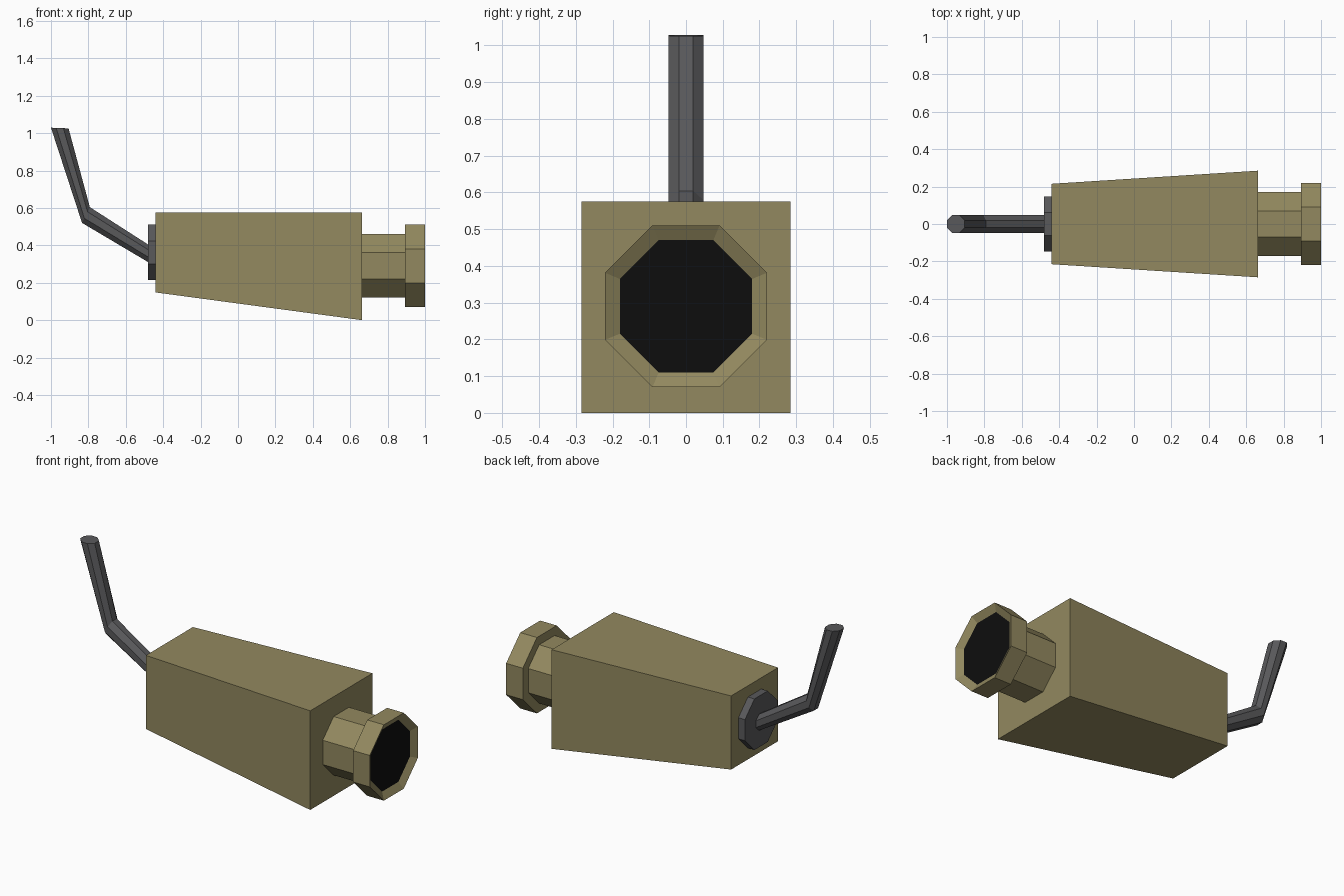
import bpy, bmesh, math
from mathutils import Vector

if "Cube" in bpy.data.objects:
    bpy.data.objects.remove(bpy.data.objects["Cube"])


def material(name, rgb):
    m = bpy.data.materials.new(name)
    m.diffuse_color = (*rgb, 1)
    m.use_nodes = True
    m.node_tree.nodes["Principled BSDF"].inputs["Base Color"].default_value = m.diffuse_color
    return m


OLIVE = material("olive_paint", (0.29, 0.25, 0.115))
DARK = material("dark_metal", (0.1, 0.1, 0.105))
BLACK = material("black_glass", (0.004, 0.004, 0.004))


def octagon(center, apothem, up=(0, 0, 1)):
    """Flat-topped octagon spanned by the y axis and an 'up' direction."""
    r = apothem / math.cos(math.pi / 8)
    side, up = Vector((0, 1, 0)), Vector(up).normalized()
    return [Vector(center) + r * (math.cos(a) * side + math.sin(a) * up)
            for a in (math.pi / 8 + i * math.pi / 4 for i in range(8))]


def rectangle(x, half_y, z0, z1):
    return [(x, -half_y, z0), (x, half_y, z0), (x, half_y, z1), (x, -half_y, z1)]


def loft(name, rings, mat, cap_start=True, cap_end=True):
    """Skin a series of matching rings with flat faces."""
    bm = bmesh.new()
    loops = [[bm.verts.new(p) for p in ring] for ring in rings]
    for a, b in zip(loops, loops[1:]):
        for i in range(len(a)):
            j = (i + 1) % len(a)
            bm.faces.new((a[i], a[j], b[j], b[i]))
    if cap_start:
        bm.faces.new(loops[0][::-1])
    if cap_end:
        bm.faces.new(loops[-1])
    bmesh.ops.recalc_face_normals(bm, faces=bm.faces)
    me = bpy.data.meshes.new(name)
    bm.to_mesh(me)
    bm.free()
    ob = bpy.data.objects.new(name, me)
    bpy.context.collection.objects.link(ob)
    me.materials.append(mat)
    return ob


# Tapered camera housing
loft("housing", [rectangle(-0.44, 0.215, 0.148, 0.575),
                 rectangle(0.663, 0.285, 0.0, 0.575)], OLIVE)

# Lens barrel, flared hood with inward chamfer, and dark glass as its end cap
LENS_Z = 0.29
lens = loft("lens_barrel_and_hood",
            [octagon((x, 0, LENS_Z), a) for x, a in
             ((0.663, 0.17), (0.893, 0.17), (0.893, 0.22), (1.0, 0.22), (0.977, 0.18))],
            OLIVE)
lens.data.materials.append(BLACK)
lens.data.polygons[-1].material_index = 1

# Mounting plate on the back
loft("mount_plate", [octagon((x, 0, 0.362), 0.148) for x in (-0.482, -0.44)], DARK)

# Bent bracket arm: vertical start, mitred bend, level top
loft("bracket_arm", [octagon((-0.48, 0, 0.357), 0.047),
                     octagon((-0.813, 0, 0.562), 0.047, (0.042, 0, 0.085)),
                     octagon((-0.953, 0, 1.027), 0.047, (1, 0, -0.04))], DARK)
